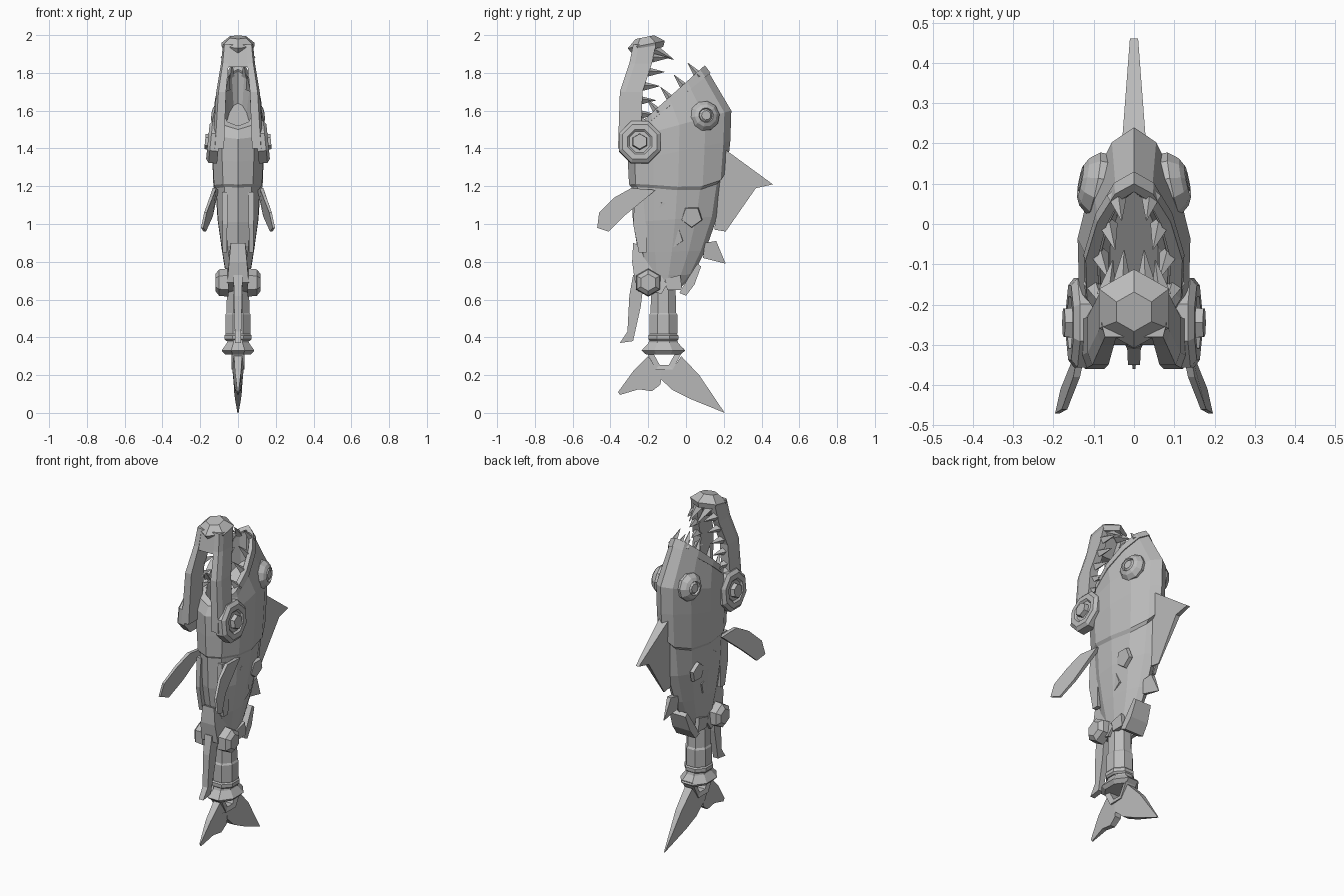
import bpy, bmesh, math
from mathutils import Vector

cube = bpy.data.objects.get("Cube")
if cube:
    bpy.data.objects.remove(cube)

grey = (.5, .5, .5, 1)
steel = bpy.data.materials.new("plain grey")
steel.use_nodes = True
steel.diffuse_color = grey
steel.node_tree.nodes["Principled BSDF"].inputs["Base Color"].default_value = grey


def loft(name, rings, close=False):
    """Skin a list of point loops; cap the ends, or join last to first."""
    bm = bmesh.new()
    loops = [[bm.verts.new(point) for point in ring] for ring in rings]
    pairs = list(zip(loops, loops[1:]))
    if close:
        pairs.append((loops[-1], loops[0]))
    else:
        bm.faces.new(loops[0])
        bm.faces.new(loops[-1])
    for lower, upper in pairs:
        for i in range(len(lower)):
            bm.faces.new((lower[i - 1], lower[i], upper[i], upper[i - 1]))
    bmesh.ops.recalc_face_normals(bm, faces=bm.faces)
    mesh = bpy.data.meshes.new(name)
    bm.to_mesh(mesh)
    bm.free()
    mesh.materials.append(steel)
    bpy.context.collection.objects.link(bpy.data.objects.new(name, mesh))


def plate(name, outline, thick, x=0, taper=.9, bend=0):
    """Side-view outline that thins and bends away from its first point."""
    root = Vector(outline[0])
    reach = [(Vector(point) - root).length for point in outline]
    far = max(reach)
    loft(name, [[(x + math.copysign(bend, x) * d * d + face * thick * (1 - taper * d / far), y, z)
                 for (y, z), d in zip(outline, reach)] for face in (-1, 1)])


def turned(name, centre, axis, sides, stations, turn=0, squash=1):
    """Turned shape along an axis: stations are (distance, radius)."""
    rotation = Vector((0, 0, 1)).rotation_difference(Vector(axis))
    angles = [math.tau * i / sides + turn for i in range(sides)]
    loft(name, [[Vector(centre) + rotation @ Vector((squash * radius * math.cos(a), radius * math.sin(a), distance))
                 for a in angles] for distance, radius in stations])


def tooth(name, base, tip, size):
    direction = Vector(tip) - Vector(base)
    turned(name, base, direction, 4, [(-size / 2, size), (direction.length, size / 20)])


def body_ring(front, front_z, back, back_z, width, dip=0):
    """Teardrop cross-section, blunt in front and narrow behind."""
    ring = []
    for i in range(12):
        a = math.tau * i / 12
        t = (1 - math.cos(a)) / 2
        ring.append((width * math.sin(a) * (1 + math.cos(a) / 4), front + t * (back - front),
                     front_z + t * (back_z - front_z) - dip * t * abs(math.sin(a))))
    return ring


def swelling_ring(t, fullness=1, dip=0):
    """Body ring at a fraction of the way from grip to cheeks."""
    swell = math.sin(t * math.pi / 2)
    z = .65 + .8 * t
    return body_ring(-.16 - .15 * swell ** .5 * fullness, z, -.04 + .28 * swell ** .7 * fullness,
                     z + .15 * t * t, (.05 + .09 * swell) * fullness, dip)


# Body with a stepped gill seam and a hollow mouth
rings = [swelling_ring(t / 20) for t in (0, 2, 5, 9)]
rings += [swelling_ring(.68, .92, .1), swelling_ring(.7, 1, .1), swelling_ring(.85), swelling_ring(1)]
rim = body_ring(-.28, 1.5, .11, 1.82, .115)
inner_rim = body_ring(-.25, 1.51, .08, 1.81, .085)
throat = body_ring(-.2, 1.44, .08, 1.64, .06)
loft("body", rings + [rim, inner_rim, throat])

# Raised lip around the mouth
loft("mouth_lip", [body_ring(-.28, 1.47, .13, 1.8, .125), body_ring(-.28, 1.5, .1, 1.84, .12),
                   body_ring(-.25, 1.52, .08, 1.82, .09), body_ring(-.25, 1.48, .09, 1.78, .09)], close=True)

# Fins along the back
plate("back_fin", [(.2, 1.4), (.46, 1.21), (.37, 1.19), (.21, .96), (.15, .97)], .03)
plate("small_back_fin", [(.1, .9), (.16, .91), (.21, .79), (.09, .82)], .02)

for side, s in {"left": 1, "right": -1}.items():
    # Open jaw arm, leaning back and narrowing towards the tip
    arm = []
    for z, front, outer in ((1.4, -.36, .135), (1.7, -.35, .115), (1.85, -.3, .09), (1.95, -.28, .08)):
        inner, back, chamfer = outer * .55, front + .12, front + .03
        arm.append([(s * inner, front, z), (s * outer * .9, front, z), (s * outer, chamfer, z),
                    (s * outer, back, z), (s * inner, back, z)])
    loft(side + "_jaw_arm", arm)

    # Hinge with a raised boss
    hub, outward = (s * .1, -.245, 1.43), (s, 0, .1)
    turned(side + "_hinge", hub, outward, 8, [(0, .12), (.045, .12), (.06, .1), (.06, .07), (.05, .06)],
           turn=math.pi / 8)
    turned(side + "_hinge_boss", hub, outward, 6, [(.04, .045), (.075, .04)])

    # Domed eye with a stepped pupil
    turned(side + "_eye", (s * .075, .095, 1.57), (s, .2, .1), 10,
           [(-.02, .08), (.025, .08), (.05, .06), (.06, .04), (.05, .035), (.06, .025)])

    # Side fin curving outwards
    plate(side + "_side_fin", [(-.16, 1.18), (-.29, 1.19), (-.38, 1.14), (-.46, 1.06), (-.47, .98),
                               (-.41, .96), (-.33, 1.04)], .012, x=s * .115, taper=.5, bend=.55)

    # Belly rail and overlapping scales
    plate(side + "_belly_rail", [(-.2, 1.17), (-.27, 1.17), (-.28, 1), (-.25, .85), (-.21, .85)],
          .015, x=s * .07, taper=.2)
    for i, (y, z) in enumerate([(-.1, 1.07), (.03, 1.04), (-.07, .93)]):
        turned(f"{side}_scale_{i}", (s * (.08 + (z - 1) / 8), y, z), (s, 0, -.1), 5, [(0, .06), (.02, .055)])

    # Upper teeth follow the lip, lower teeth point back from the arm
    for i in range(5):
        t = .1 + .2 * i
        x, y, z = s * .1 * min(1, 1.4 - 1.1 * t), -.26 + .36 * t, 1.5 + .32 * t
        tooth(f"{side}_upper_tooth_{i}", (x, y, z), (x * .75, y - .055, z + .065), .025)
        z = 1.58 + .075 * i
        x, y = s * (.09 - .006 * i), -.235 + max(0, z - 1.67) / 3
        tooth(f"{side}_lower_tooth_{i}", (x, y, z), (x * .8, y + .075, z), .025)
    tooth(side + "_tip_tooth", (s * .03, -.16, 1.92), (s * .025, -.065, 1.87), .03)

    # Trigger boss and guard strap
    turned(side + "_trigger_boss", (s * .05, -.2, .69), (s, 0, 0), 6, [(0, .075), (.05, .07), (.07, .045)])
    plate(side + "_guard_strap", [(-.11, .71), (-.03, .73), (-.02, .65), (-.1, .65)], .012, x=s * .055, taper=0)

# Jaw tip: bridge between the arms and a peaked cap
plate("jaw_bridge", [(-.3, 1.83), (-.25, 1.83), (-.17, 1.95), (-.28, 1.95)], .07, taper=0)
turned("jaw_cap", (0, -.21, 1.95), (0, -.2, 1), 6, [(-.03, .085), (0, .1), (.04, .05)], turn=math.pi / 2)

# Grip: banded column flaring into the tail collar
base, up = (0, -.12, .3), (0, 0, 1)
turned("grip", base, up, 8, [(.08, .07), (.11, .075), (.12, .08), (.22, .08), (.23, .073), (.38, .07)],
       turn=math.pi / 8, squash=.9)
turned("grip_band", base, up, 8, [(.08, .075), (.09, .086), (.11, .086), (.12, .075)], turn=math.pi / 8, squash=.9)
turned("tail_collar", base, up, 8, [(.01, .1), (.03, .125), (.07, .085), (.1, .075)], turn=math.pi / 8, squash=.75)

# Open trapezoid ring under the collar
centre = Vector((-.115, .285))
frame = []
for corner in ((-.22, .34), (-.01, .34), (-.07, .23), (-.16, .23)):
    hole = centre.lerp(Vector(corner), .55)
    frame.append([(-.035, *corner), (.035, *corner), (.028, *hole), (-.028, *hole)])
loft("tail_ring", frame, close=True)

# Tail lobes
plate("front_tail_lobe", [(-.16, .235), (-.125, .23), (-.135, .15), (-.18, .115), (-.25, .125),
                          (-.35, .095), (-.36, .11), (-.28, .22), (-.2, .3)], .03)
plate("back_tail_lobe", [(-.07, .235), (-.025, .3), (.07, .2), (.205, 0), (.02, .075),
                         (-.07, .12), (-.135, .18), (-.135, .23)], .03)

# Trigger housing, lever and rear guard
plate("trigger_housing", [(-.13, .63), (-.2, .65), (-.27, .69), (-.285, .8), (-.28, .9), (-.25, .89),
                          (-.17, .78), (-.1, .68)], .075, taper=.5)
plate("trigger_lever", [(-.22, .72), (-.24, .56), (-.28, .38), (-.35, .37), (-.31, .43), (-.3, .62), (-.28, .73)],
      .025, taper=.4)
plate("rear_guard", [(-.035, .635), (.015, .72), (.06, .79), (.08, .775), (.045, .68), (0, .62)], .065, taper=.2)
